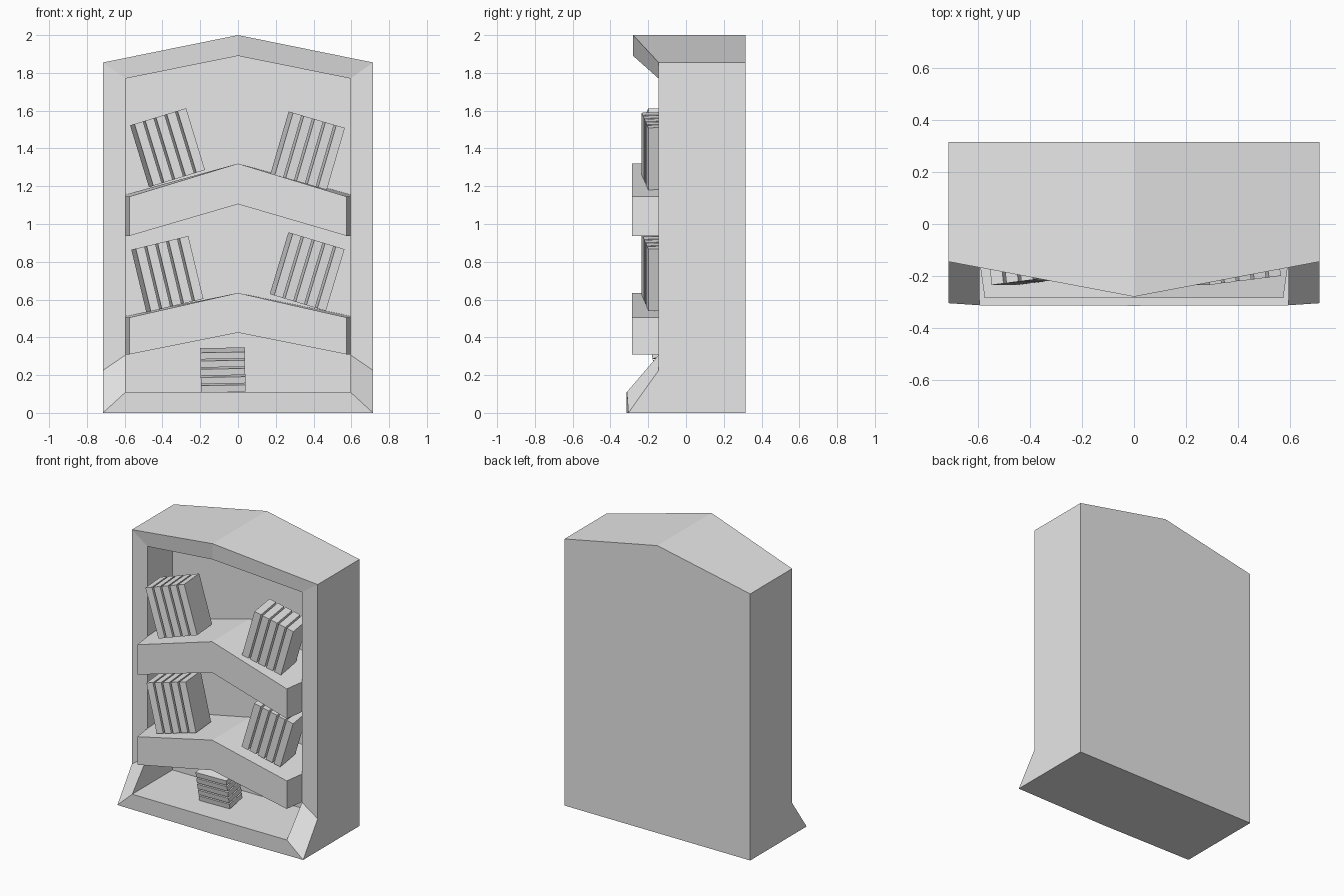
import bpy, bmesh
from math import radians
from mathutils import Matrix, Vector

cube = bpy.data.objects.get("Cube")
if cube:
    bpy.data.objects.remove(cube, do_unlink=True)

GREY = (0.8, 0.8, 0.8, 1)
grey = bpy.data.materials.new("plain_grey")
grey.use_nodes = True
grey.diffuse_color = GREY
grey.node_tree.nodes["Principled BSDF"].inputs["Base Color"].default_value = GREY


def finish(name, bm):
    bmesh.ops.recalc_face_normals(bm, faces=bm.faces[:])
    mesh = bpy.data.meshes.new(name)
    bm.to_mesh(mesh)
    bm.free()
    mesh.materials.append(grey)
    obj = bpy.data.objects.new(name, mesh)
    bpy.context.collection.objects.link(obj)
    return obj


def loft(name, loops):
    """Skin a row of matching point loops and cap both ends."""
    bm = bmesh.new()
    rings = [[bm.verts.new(p) for p in loop] for loop in loops]
    n = len(rings[0])
    for a, b in zip(rings, rings[1:]):
        for i in range(n):
            j = (i + 1) % n
            bm.faces.new((a[i], a[j], b[j], b[i]))
    bm.faces.new(rings[0])
    bm.faces.new(rings[-1])
    return finish(name, bm)


def mirrored(half):
    """Close a right-hand profile that starts and ends on the centre line."""
    return half + [(-x, y, z) for x, y, z in half[-2:0:-1]]


def at_depth(loop, depth):
    return [(x, depth, z) for x, _, z in loop]


# Gabled cabinet with a flared base, a jutting peak and a hollow front
outer = mirrored([(0, -0.315, 0), (0.715, -0.305, 0), (0.715, -0.145, 0.225),
                  (0.715, -0.145, 1.855), (0, -0.28, 2)])
inner = mirrored([(0, -0.315, 0.11), (0.595, -0.313, 0.11), (0.595, -0.145, 0.307),
                  (0.595, -0.145, 1.77), (0, -0.28, 1.89)])
loft("cabinet", [at_depth(outer, 0.315), outer, inner, at_depth(inner, 0.13)])


# Chevron shelves, slightly narrower at the front
def shelf(name, side_low, side_high, mid_low, mid_high):
    def section(half_width, y):
        return mirrored([(0, y, mid_low), (half_width, y, side_low),
                         (half_width, y, side_high), (0, y, mid_high)])
    loft(name, [section(0.575, -0.285), section(0.635, 0.14)])


shelf("upper_shelf", 0.937, 1.145, 1.105, 1.32)
shelf("lower_shelf", 0.31, 0.505, 0.425, 0.635)


# Rows of five leaning books
def books(name, centre, size, yaw, lean, count=5, gap=0.012):
    width, depth, height = size
    pitch = (width + gap) / count
    place = (Matrix.Translation(centre) @ Matrix.Rotation(radians(lean), 4, 'Y')
             @ Matrix.Rotation(radians(yaw), 4, 'Z'))
    bm = bmesh.new()
    for i in range(count):
        offset = Vector(((i - (count - 1) / 2) * pitch, 0, 0))
        shape = Matrix.Translation(offset) @ Matrix.Diagonal((pitch - gap, depth, height, 1))
        bmesh.ops.create_cube(bm, size=1, matrix=place @ shape)
    finish(name, bm)


row = (0.288, 0.2, 0.342)
books("upper_right_books", (-0.373, -0.118, 1.404), row, 7, -17)
books("upper_left_books", (0.369, -0.118, 1.388), row, 7, 16.3)
books("lower_right_books", (-0.374, -0.118, 0.734), row, 7, -13.5)
books("lower_left_books", (0.366, -0.118, 0.748), row, 7, 16.8)
books("book_stack", (-0.08, -0.095, 0.228), (0.212, 0.14, 0.236), 10, 89, gap=0.009)
